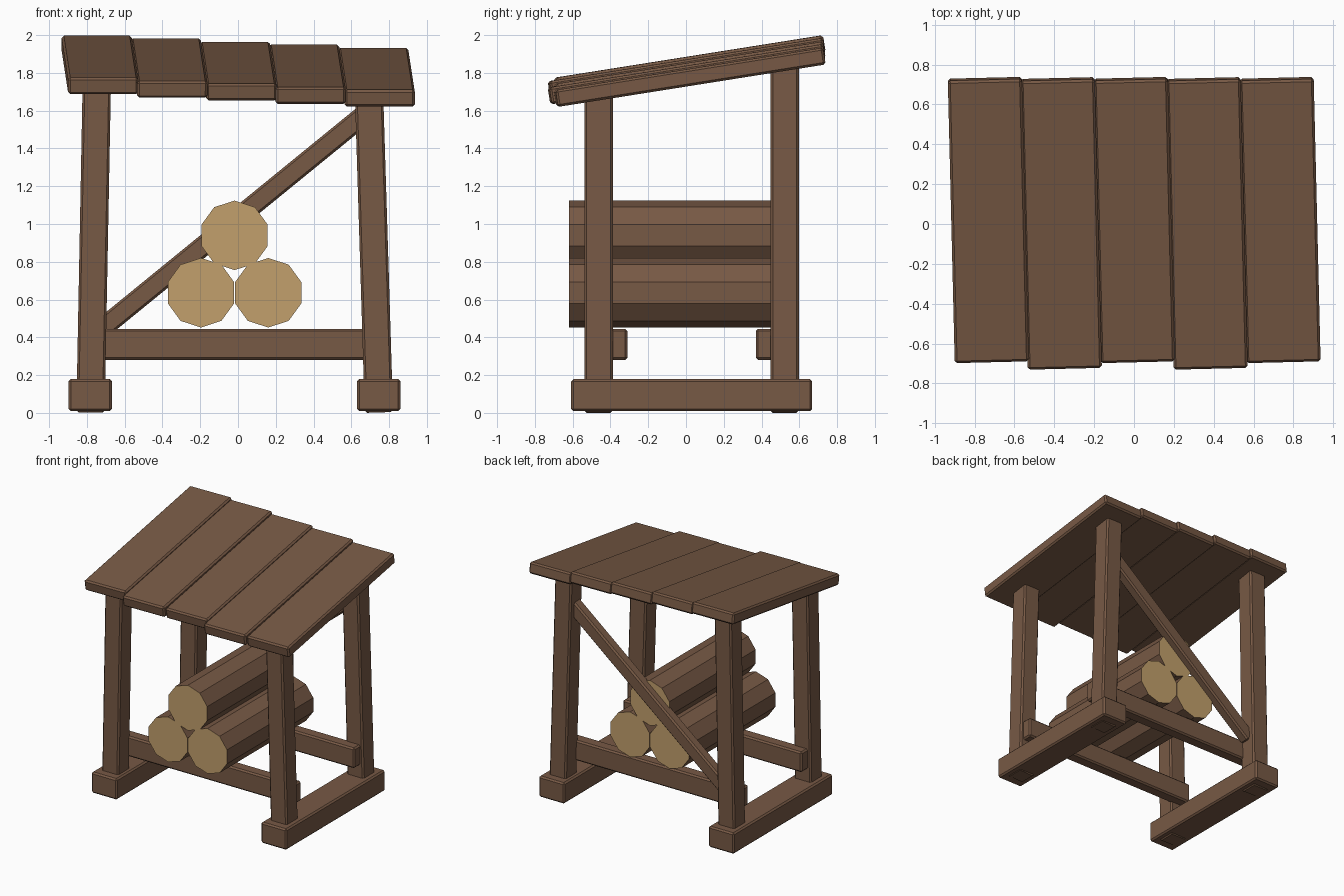
import bpy, bmesh, math
from mathutils import Matrix, Vector

if "Cube" in bpy.data.objects:
    bpy.data.objects.remove(bpy.data.objects["Cube"])


def material(name, rgb):
    m = bpy.data.materials.new(name)
    m.diffuse_color = (*rgb, 1.0)
    m.use_nodes = True
    m.node_tree.nodes["Principled BSDF"].inputs["Base Color"].default_value = m.diffuse_color
    return m


WOOD = material("brown wood", (0.185, 0.100, 0.059))
CUT = material("tan cut wood", (0.54, 0.35, 0.15))


def finish(bm, name, mats, matrix):
    me = bpy.data.meshes.new(name)
    bm.to_mesh(me)
    bm.free()
    for m in mats:
        me.materials.append(m)
    ob = bpy.data.objects.new(name, me)
    ob.matrix_world = matrix
    bpy.context.collection.objects.link(ob)
    return ob


def beam(name, centre, size, rot=Matrix.Identity(4), bevel=0.012):
    """Box timber with a small chamfer on every edge."""
    bm = bmesh.new()
    bmesh.ops.create_cube(bm, size=1.0)
    bmesh.ops.scale(bm, vec=size, verts=bm.verts)
    bmesh.ops.bevel(bm, geom=bm.edges[:], offset=bevel, segments=1,
                    affect='EDGES')
    return finish(bm, name, [WOOD], Matrix.Translation(centre) @ rot)


def log(name, x, z, y0=-0.62, y1=0.49, r=0.184):
    """Ten-sided log along y with pale cut ends."""
    bm = bmesh.new()
    bmesh.ops.create_cone(bm, cap_ends=True, segments=10, radius1=r,
                          radius2=r, depth=y1 - y0)
    bmesh.ops.rotate(bm, verts=bm.verts,
                     matrix=Matrix.Rotation(math.radians(90), 3, 'X'))
    # a vertex points straight up
    top = max(bm.verts, key=lambda v: v.co.z).co
    turn = math.atan2(top.x, top.z)
    bmesh.ops.rotate(bm, verts=bm.verts, matrix=Matrix.Rotation(-turn, 3, 'Y'))
    bm.normal_update()
    for f in bm.faces:
        f.material_index = 1 if abs(f.normal.y) > 0.9 else 0
    return finish(bm, name, [WOOD, CUT], Matrix.Translation((x, (y0 + y1) / 2, z)))


# ground skids and leaning posts
ROOF_TILT = math.radians(9)
FRONT_Y, BACK_Y = -0.4625, 0.5225
for side, skid_x, foot_x, lean, roof_z in (
        ("left", -0.782, -0.781, 0.0192, 1.842),
        ("right", 0.745, 0.746, -0.031, 1.777)):
    beam(side + "_skid", (skid_x, 0.03, 0.094), (0.23, 1.275, 0.17))
    for end, y in (("front", FRONT_Y), ("back", BACK_Y)):
        # stop just inside the sloping roof
        h = roof_z - 0.022 + (y - 0.02) * math.tan(ROOF_TILT)
        beam(f"{end}_{side}_post", (foot_x + lean * h / 2, y, h / 2 + 0.002),
             (0.15, 0.15, h), Matrix.Rotation(lean, 4, 'Y'))

# cross rails carrying the logs
for end, y in (("front", -0.36), ("back", 0.42)):
    beam(end + "_rail", (-0.018, y, 0.3625), (1.61, 0.1, 0.165))

# diagonal back brace
a, b = Vector((-0.72, 0.508, 0.447)), Vector((0.69, 0.508, 1.596))
d = b - a
beam("back_brace", (a + b) / 2, (d.length, 0.085, 0.107),
     Matrix.Rotation(-math.atan2(d.z, d.x), 4, 'Y'))

# stepped roof boards
roof_rot = Matrix.Rotation(math.radians(1.4), 4, 'Z') @ Matrix.Rotation(ROOF_TILT, 4, 'X')
for i in range(5):
    odd = i % 2
    beam(f"roof_board_{i + 1}",
         (-0.731 + 0.366 * i, 0.003 if odd else 0.02, 1.842 - 0.0163 * i),
         (0.372, 1.467 if odd else 1.435, 0.09), roof_rot)

# stacked logs
for name, x, z in (("left_log", -0.196, 0.636), ("right_log", 0.16, 0.636),
                   ("top_log", -0.018, 0.94)):
    log(name, x, z)
